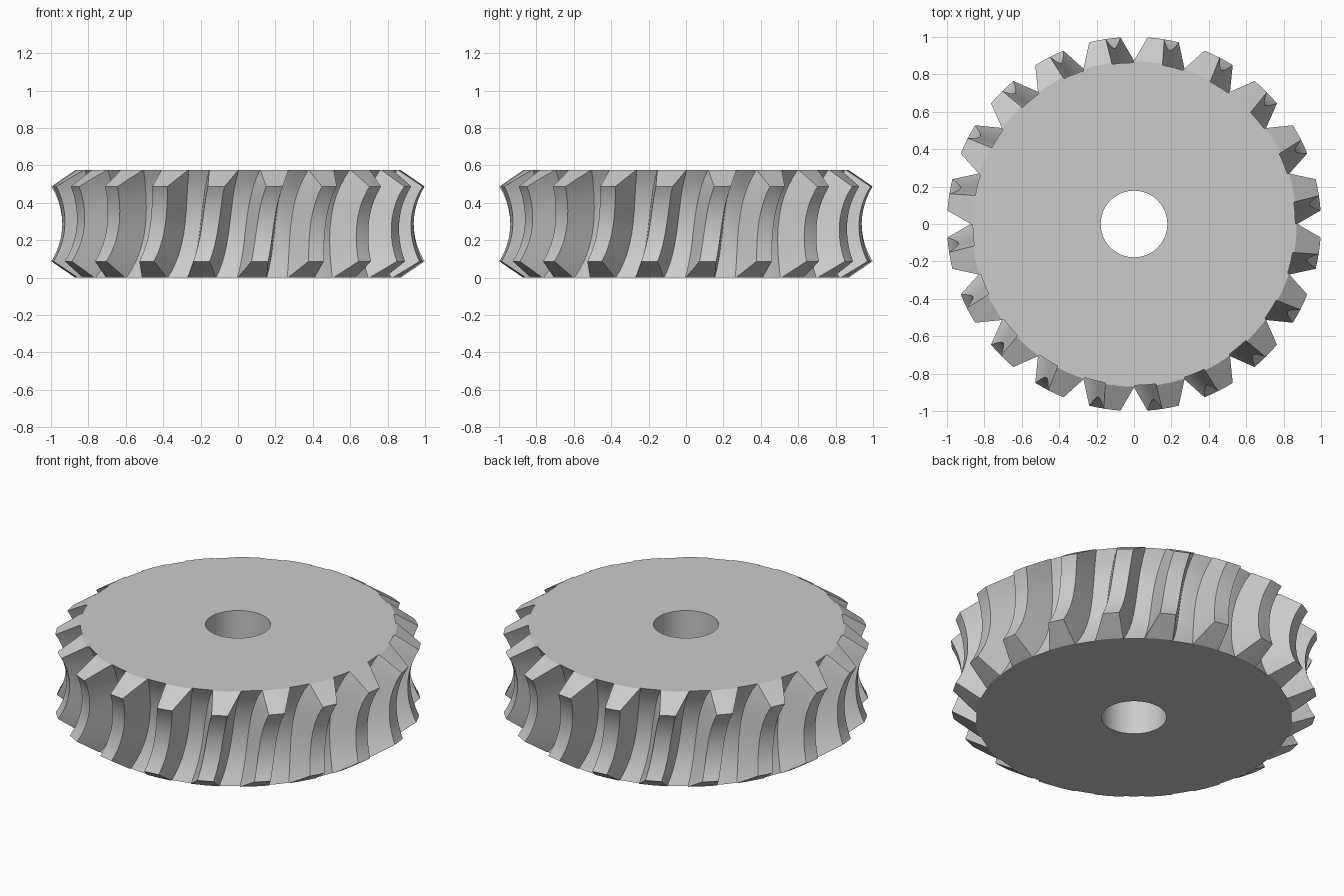
import bpy, bmesh
from math import sin, cos, pi, radians, sqrt, hypot

TEETH = 20
HEIGHT = 0.575
MID = HEIGHT / 2
FACE = 0.2            # half height of the throated tooth face
RIM = 0.87            # radius where the chamfer meets the flat sides
BORE = 0.178
AXIS = 1.335          # radial position of the mating screw's axis
TIP, ROOT = 0.39, 0.553   # distances of tooth tip and root from that axis

cube = bpy.data.objects.get("Cube")
if cube:
    bpy.data.objects.remove(cube, do_unlink=True)

steel = bpy.data.materials.new("light grey steel")
steel.use_nodes = True
colour = (0.6, 0.6, 0.6, 1)
steel.diffuse_color = colour
steel.node_tree.nodes["Principled BSDF"].inputs["Base Color"].default_value = colour


def arc(rho, d):
    """Radius on a throat arc at height d from the middle."""
    return AXIS - sqrt(rho * rho - d * d)


def tip_radius(d):
    if abs(d) <= FACE:
        return arc(TIP, d)
    t = (abs(d) - FACE) / (MID - FACE)
    return 1 + (RIM - 1) * t


def half_angle(r, d):
    """Half of the tooth thickness, as an angle, on the flank."""
    rho = hypot(AXIS - r, d)
    t = (rho - TIP) / (ROOT - TIP)
    return (0.045 + 0.034 * t) / r


def section(d):
    """Closed outline of the toothed rim at one height."""
    tip, root = tip_radius(d), arc(ROOT, d)
    twist = radians(9 * d + 60 * d ** 3)
    pitch = 2 * pi / TEETH
    base, top = half_angle(root, d), half_angle(tip, d)
    middle = (tip + root) / 2
    side = half_angle(middle, d)
    gap = pitch / 2 - base
    tooth = [(-base, root), (-side, middle), (-top, tip), (0, tip),
             (top, tip), (side, middle), (base, root),
             (base + gap * 0.67, root), (base + gap * 1.33, root)]
    return [(r * cos(a), r * sin(a), MID + d)
            for k in range(TEETH)
            for a, r in [((k + 0.5) * pitch + twist + a, r) for a, r in tooth]]


# Toothed rim: stacked sections, with rows along the chamfers and the throat
bm = bmesh.new()
STEPS = 16
heights = [-MID, -(MID + FACE) / 2]
heights += [FACE * (2 * i / STEPS - 1) for i in range(STEPS + 1)]
heights += [(MID + FACE) / 2, MID]
rings = [[bm.verts.new(p) for p in section(d)] for d in heights]

# Bore: two circles that close the loop through the flat sides
count = len(rings[0])
for z in (HEIGHT, 0):
    rings.append([bm.verts.new((BORE * cos(2 * pi * i / count + pi / count),
                                BORE * sin(2 * pi * i / count + pi / count), z))
                  for i in range(count)])

for lower, upper in zip(rings, rings[1:] + rings[:1]):
    for i in range(count):
        j = (i + 1) % count
        bm.faces.new((lower[i], lower[j], upper[j], upper[i]))
bmesh.ops.recalc_face_normals(bm, faces=bm.faces)

mesh = bpy.data.meshes.new("throated_gear_wheel")
bm.to_mesh(mesh)
bm.free()
mesh.materials.append(steel)
wheel = bpy.data.objects.new("throated_gear_wheel", mesh)
bpy.context.collection.objects.link(wheel)

# Smooth throats and bore, crisp tooth edges
bpy.ops.object.select_all(action="DESELECT")
wheel.select_set(True)
bpy.context.view_layer.objects.active = wheel
bpy.ops.object.shade_smooth_by_angle(angle=radians(25))
